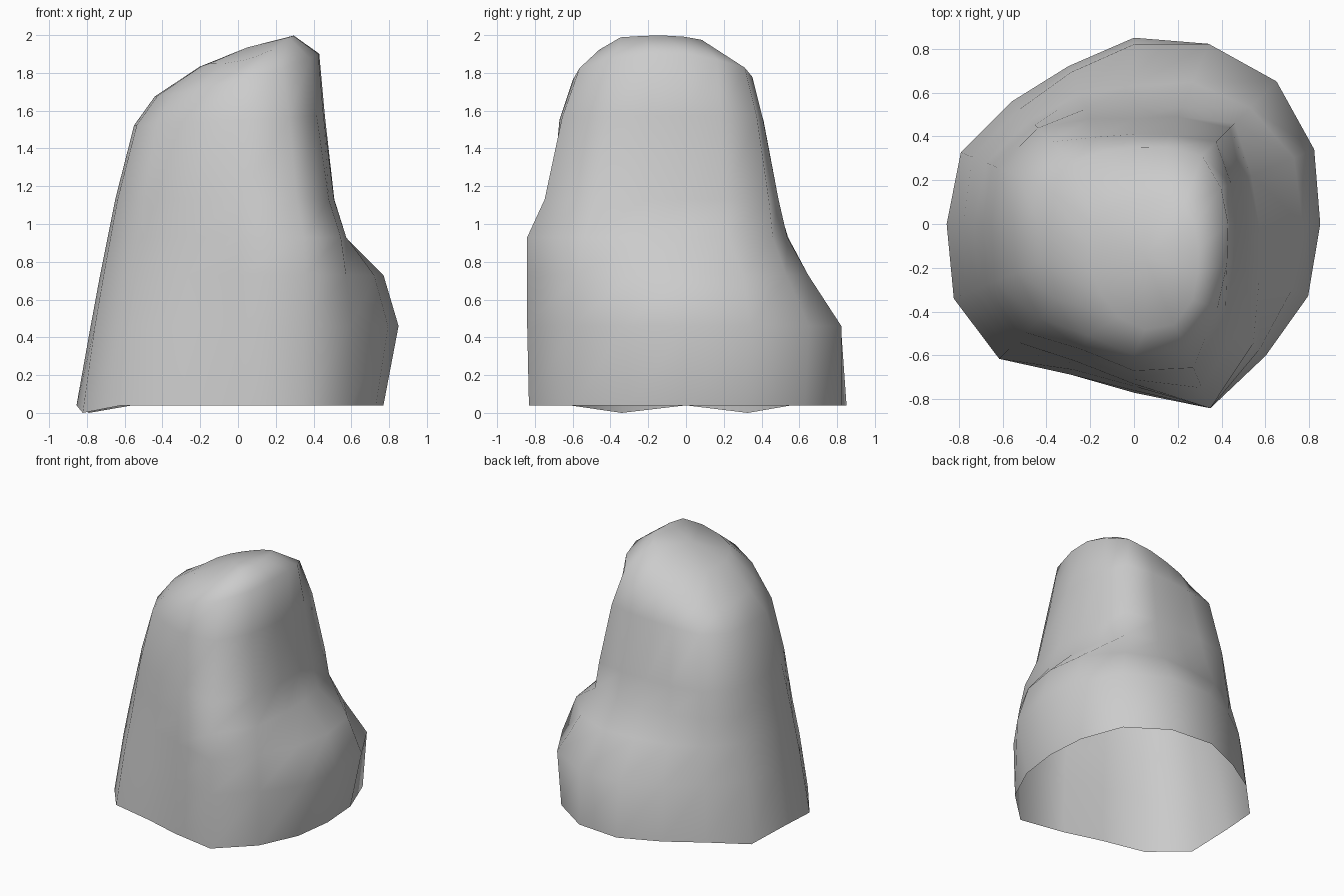
import bpy, bmesh
from math import cos, sin, tau

N = 16
# horizontal cross-sections of the boulder: height, radius every 22.5 degrees from +x
RINGS = [
    (0.04, [.77, .81, .89, .89, .85, .78, .79, .855, .855, .89, .87, .745, .77, .90, .84, .79]),
    (0.46, [.85, .89, .92, .89, .82, .75, .74, .80, .78, .82, .81, .72, .76, .91, .85, .86]),
    (0.73, [.77, .79, .75, .70, .63, .64, .67, .73, .73, .77, .76, .69, .74, .91, .81, .78]),
    (0.93, [.57, .58, .65, .58, .54, .57, .64, .70, .69, .73, .73, .68, .73, .91, .77, .62]),
    (1.13, [.51, .53, .62, .53, .48, .52, .62, .67, .65, .69, .70, .66, .71, .81, .68, .55]),
    (1.55, [.46, .48, .53, .44, .41, .43, .53, .57, .55, .58, .61, .62, .67, .71, .59, .49]),
    (1.79, [.43, .43, .44, .38, .35, .36, .40, .44, .44, .46, .49, .55, .60, .61, .54, .46]),
]

bm = bmesh.new()
loops = []
for k, (z, radii) in enumerate(RINGS):
    # upper rim leans with the sloping top
    tilt = 0.26 if k == 6 else 0.05 if k == 5 else 0
    loop = []
    for i, r in enumerate(radii):
        x, y = r * cos(tau * i / N), r * sin(tau * i / N)
        drop = 0.04 if k == 0 and i in (7, 9) else 0
        if k == 6:
            drop = 0.14 * max(0, y) + 0.07 * max(0, -y - 0.2)
        loop.append(bm.verts.new((x, y, z + tilt * x - drop)))
    loops.append(loop)

# rounded, sloping crown
crown = []
for v in loops[-1]:
    x, y = 0.05 + 0.57 * v.co.x, -0.11 + 0.62 * v.co.y
    crown.append(bm.verts.new((x, y, 1.9 + 0.33 * x - 0.35 * max(0, -y - 0.35))))
loops.append(crown)

# side walls, open underneath
for a, b in zip(loops, loops[1:]):
    for i in range(N):
        j = (i + 1) % N
        bm.faces.new((a[i], a[j], b[j], b[i]))
peak = bm.verts.new((0.05, -0.15, 1.935))
for i in range(N):
    bm.faces.new((crown[i], crown[(i + 1) % N], peak))

for f in bm.faces:
    f.smooth = True
mesh = bpy.data.meshes.new("boulder")
bm.to_mesh(mesh)
bm.free()
boulder = bpy.data.objects.new("boulder", mesh)
bpy.context.collection.objects.link(boulder)
